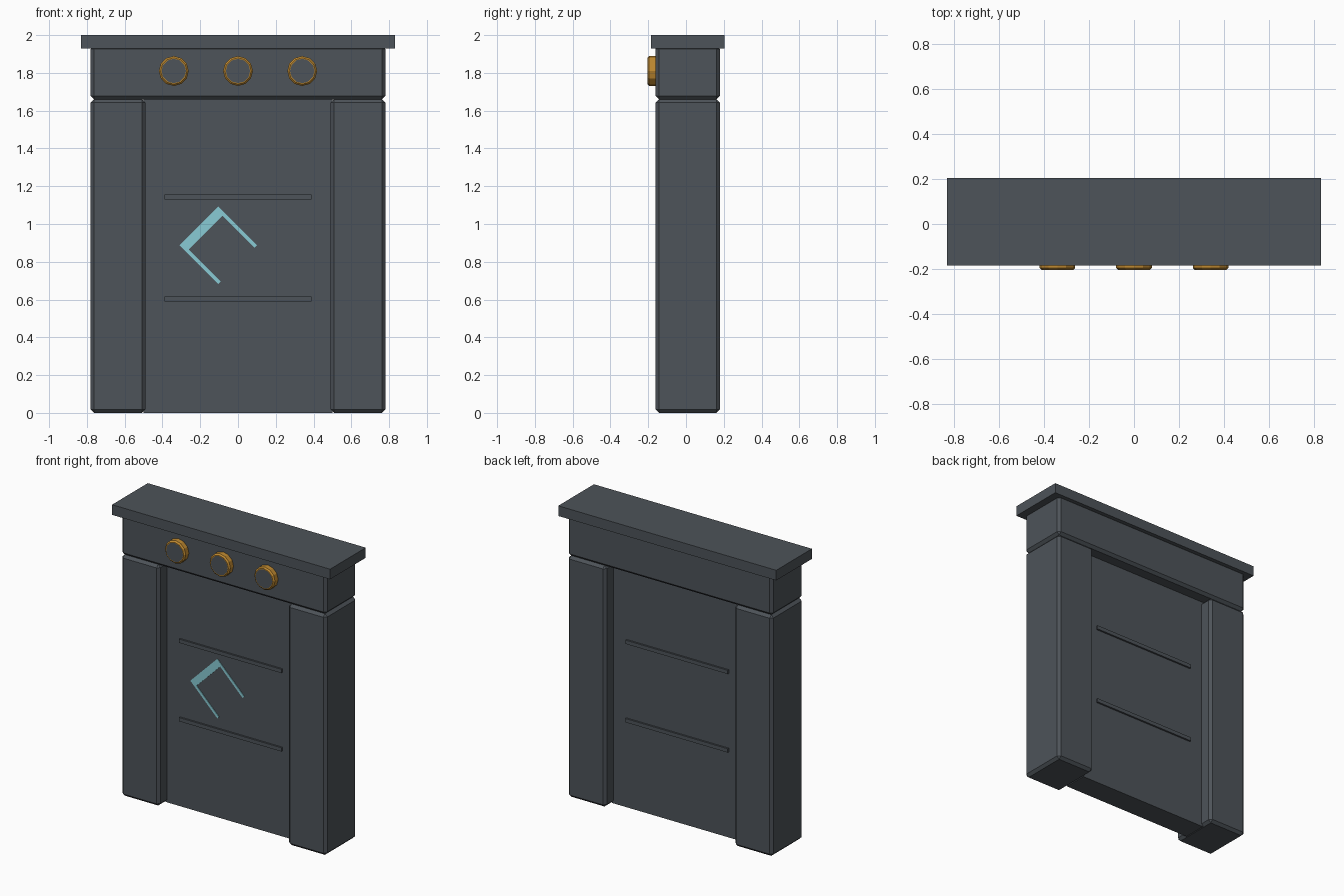
import bpy, bmesh, math
from mathutils import Matrix, Vector

cube = bpy.data.objects.get("Cube")
if cube:
    bpy.data.objects.remove(cube, do_unlink=True)


def material(name, color):
    m = bpy.data.materials.new(name)
    m.use_nodes = True
    m.diffuse_color = (*color, 1)
    m.node_tree.nodes["Principled BSDF"].inputs["Base Color"].default_value = (*color, 1)
    return m


STONE = material("slate stone", (0.075, 0.087, 0.1))
AMBER = material("amber metal", (0.52, 0.25, 0.03))
CYAN = material("pale cyan", (0.25, 0.6, 0.66))
MID_Y = 0.009      # middle of the slab's depth
FRONT = -0.161     # front face of pillars and lintel
PANEL = 0.082      # half thickness of the recessed panel


def finish(name, bm, *mats):
    mesh = bpy.data.meshes.new(name)
    bm.to_mesh(mesh)
    bm.free()
    for m in mats:
        mesh.materials.append(m)
    obj = bpy.data.objects.new(name, mesh)
    bpy.context.collection.objects.link(obj)
    return obj


def box(name, low, high, mat, bevel=0):
    low, high = Vector(low), Vector(high)
    bm = bmesh.new()
    bmesh.ops.create_cube(bm, size=1)
    bmesh.ops.scale(bm, vec=high - low, verts=bm.verts)
    bmesh.ops.translate(bm, vec=(low + high) / 2, verts=bm.verts)
    if bevel:
        bmesh.ops.bevel(bm, geom=bm.edges[:], offset=bevel, segments=1, affect='EDGES')
    return finish(name, bm, mat)


# Main stone slabs
BACK = 2 * MID_Y - FRONT
box("cap", (-0.83, -0.184, 1.93), (0.83, 0.204, 2), STONE)
box("lintel", (-0.78, FRONT, 1.66), (0.78, BACK, 1.945), STONE, 0.018)
box("panel", (-0.5, MID_Y - PANEL, 0), (0.5, MID_Y + PANEL, 1.68), STONE)
for side, x in (("right", -0.78), ("left", 0.49)):
    box(side + "_pillar", (x, FRONT, 0), (x + 0.29, BACK, 1.66), STONE, 0.018)

# Raised bars running through to both faces of the panel
for label, z in (("upper", 1.142), ("lower", 0.602)):
    reach = PANEL + 0.012
    box(label + "_bar", (-0.39, MID_Y - reach, z - 0.013),
        (0.39, MID_Y + reach, z + 0.013), STONE)

# Chamfered round studs with stone faces
for label, x in (("right", -0.34), ("middle", 0), ("left", 0.34)):
    bm = bmesh.new()
    bmesh.ops.create_cone(bm, cap_ends=True, segments=12, radius1=0.079,
                          radius2=0.079, depth=0.06)
    bm.faces.ensure_lookup_table()
    face = max(bm.faces, key=lambda f: f.calc_center_median().z)
    bmesh.ops.bevel(bm, geom=face.edges[:], offset=0.009, segments=1, affect='EDGES')
    face = max(bm.faces, key=lambda f: f.calc_center_median().z)
    bmesh.ops.inset_region(bm, faces=[face], thickness=0.005)
    face.material_index = 1
    bm.transform(Matrix.Translation((x, FRONT - 0.013, 1.81))
                 @ Matrix.Rotation(math.pi / 2, 4, 'X'))
    finish(label + "_stud", bm, AMBER, STONE)

# Diamond inlay: three strips of a square frame, turned an eighth of a circle
h = 0.145
strips = {"upper_left": (-h, h - 0.049, h, h),
          "upper_right": (h - 0.018, -h, h, h - 0.049),
          "lower_left": (-h, -h, 0.018 - h, h - 0.049)}
for label, (u0, v0, u1, v1) in strips.items():
    strip = box("diamond_" + label, (u0, -0.004, v0), (u1, 0.004, v1), CYAN)
    strip.data.transform(Matrix.Translation((-0.104, MID_Y - PANEL, 0.887))
                         @ Matrix.Rotation(-math.pi / 4, 4, 'Y'))
